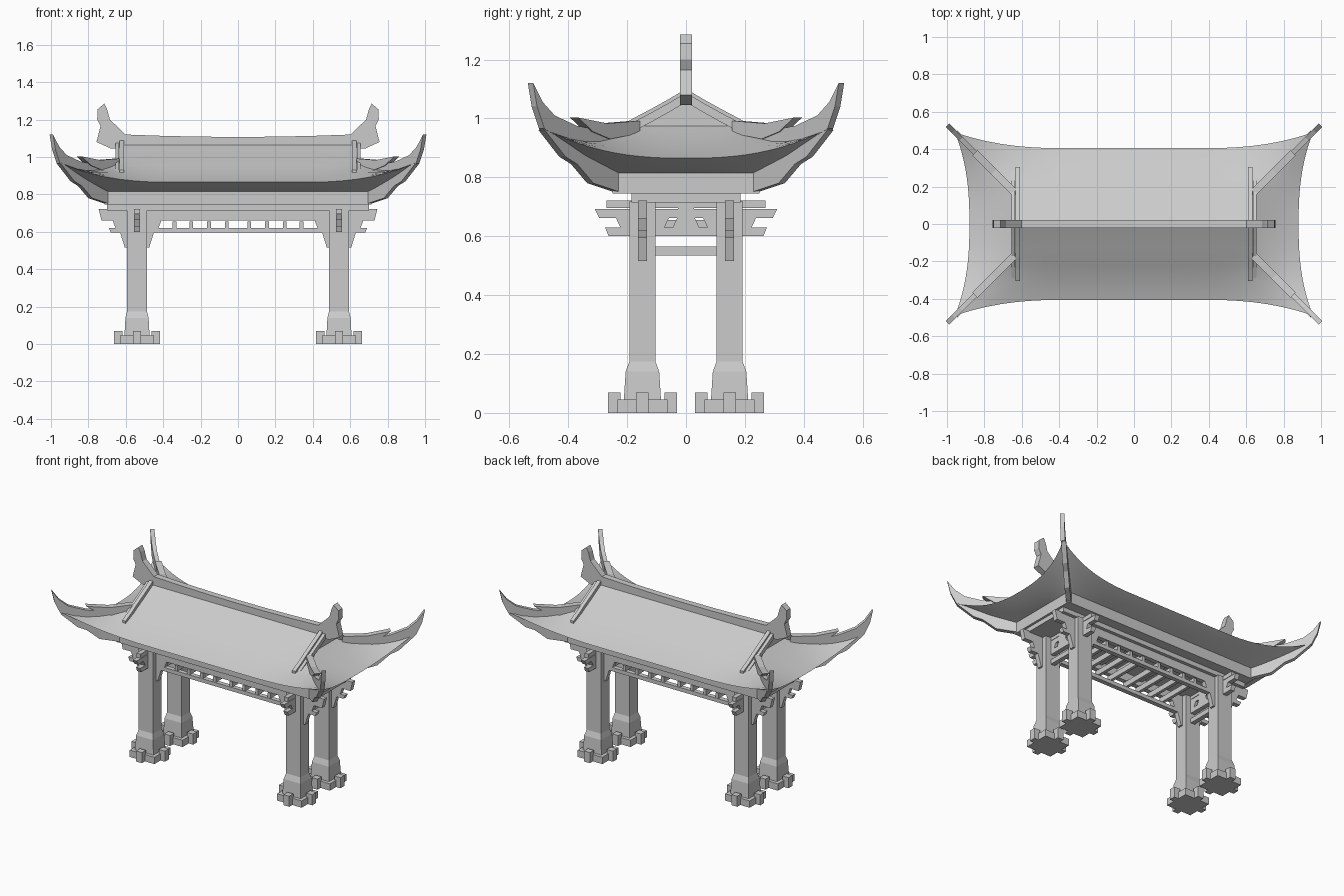
import bpy, bmesh, math
from mathutils import Vector

cube = bpy.data.objects.get("Cube")
if cube:
    bpy.data.objects.remove(cube, do_unlink=True)

stone = bpy.data.materials.new("stone_grey")
stone.use_nodes = True
grey = (0.6, 0.6, 0.6, 1)
stone.diffuse_color = grey
stone.node_tree.nodes["Principled BSDF"].inputs["Base Color"].default_value = grey

UP = Vector((0, 0, 1))
X, Y = Vector((1, 0, 0)), Vector((0, 1, 0))
CORNERS = [(sx, sy) for sx in (-1, 1) for sy in (-1, 1)]


def finish(name, bm):
    bmesh.ops.recalc_face_normals(bm, faces=bm.faces)
    mesh = bpy.data.meshes.new(name)
    bm.to_mesh(mesh)
    bm.free()
    mesh.materials.append(stone)
    obj = bpy.data.objects.new(name, mesh)
    bpy.context.collection.objects.link(obj)
    return obj


def plate(name, outline, origin, along, thick):
    """Upright profile (distance along, height) given a thickness."""
    bm = bmesh.new()
    side = along.cross(UP).normalized() * thick
    base = Vector(origin) - side / 2
    face = bm.faces.new([bm.verts.new(base + along * d + UP * h) for d, h in outline])
    new = bmesh.ops.extrude_face_region(bm, geom=[face])["geom"]
    bmesh.ops.translate(bm, vec=side, verts=[v for v in new if isinstance(v, bmesh.types.BMVert)])
    return finish(name, bm)


def beam(name, half, low, high, origin, along, thick, taper=0.0):
    outline = [(-half + taper, low), (half - taper, low), (half, high), (-half, high)]
    return plate(name, outline, origin, along, thick)


def loft(name, cx, cy, sections):
    """Stack of rectangles (half x, half y, height)."""
    bm = bmesh.new()
    rings = [[bm.verts.new((cx + a * hx, cy + b * hy, z))
              for a, b in ((-1, -1), (1, -1), (1, 1), (-1, 1))] for hx, hy, z in sections]
    for lo, hi in zip(rings, rings[1:]):
        for i in range(4):
            j = (i + 1) % 4
            bm.faces.new((lo[i], lo[j], hi[j], hi[i]))
    bm.faces.new(rings[0])
    bm.faces.new(rings[-1])
    return finish(name, bm)


# Columns with flared plinths, notched footings and stacked brackets
CX, CY = 0.54, 0.148
for sx, sy in CORNERS:
    x, y = sx * CX, sy * CY
    loft("column", x, y, [(.068, .064, .03), (.062, .057, .14), (.053, .044, .175), (.053, .044, .72)])
    loft("footing", x, y, [(.09, .085, 0), (.09, .085, .045)])
    for s in (-1, 1):
        loft("footing_tab", x + s * .1, y, [(.022, .021, 0), (.022, .021, .07)])
        loft("footing_tab", x, y + s * .096, [(.021, .021, 0), (.021, .021, .07)])
    beam("bracket_low", .09, .515, .595, (x, y, 0), X, .03, .025)
    beam("bracket_high", .13, .62, .66, (x, y, 0), X, .03, .015)
    beam("bracket_cross", .09, .63, .662, (x, y, 0), Y, .03, .015)

# Long beams along the front and back
for sy in (-1, 1):
    beam("upper_beam", .745, .66, .722, (0, sy * CY, 0), X, .03, .015)
    beam("lower_beam", .69, .595, .62, (0, sy * CY, 0), X, .03, .01)

# Cross beams over each pair of columns
for sx in (-1, 1):
    o = (sx * CX, 0, 0)
    beam("cross_beam_top", .27, .695, .722, o, Y, .03)
    beam("cross_beam_middle", .31, .662, .692, o, Y, .03, .015)
    beam("cross_beam_low", .275, .6, .63, o, Y, .03, .012)
    beam("cross_tie", .11, .535, .565, o, Y, .03)
    beam("centre_block_low", .03, .63, .662, o, Y, .03, -.015)
    beam("centre_block_top", .02, .69, .72, o, Y, .03, -.008)

# Rungs between the long beams
for sx in (-1, 1):
    for x in (.06, .155, .25, .34):
        beam("lower_rung", .16, .62, .655, (sx * x, 0, 0), Y, .02)
for x in (-.155, 0, .155):
    beam("upper_rung", .15, .695, .725, (x, 0, 0), Y, .036)

# Ceiling frame and fascia
loft("ceiling_ledge", 0, 0, [(.7, .185, .715), (.7, .185, .745)])
loft("fascia", 0, 0, [(.715, .25, .745), (.715, .25, .82)])


# Roof: curved slopes, end skirts, gable walls and soffit
def hip(t):
    return Vector((.62 + .337 * t, .18 + .31 * t, .975 - .19 * t + .185 * t * t))


def sag(t):
    return .975 - .14 * t + .03 * t * t


def ridge_height(y):
    return 1.075 - .6 * y + .247 * y * y


def front_point(t, s):
    h = hip(t)
    x = h.x * s
    w = max(0, (x - .35) / (h.x - .35)) ** 2.5
    return Vector((x, .18 + .225 * t, sag(t))).lerp(Vector((x, h.y, h.z)), w)


def side_point(t, s):
    h = hip(t)
    return Vector((.62 + .26 * t, h.y * s, sag(t))).lerp(Vector((h.x, h.y * s, h.z)), s ** 2.5)


def soffit(edge, inner):
    middle = [a.lerp(b, .5) - UP * .008 for a, b in zip(edge, inner)]
    return [edge, middle, inner]


N = 12
steps = [i / N for i in range(N + 1)]
drops = [i / 6 for i in range(7)]
ys = [.18 * i / 3 for i in range(4)]
top = [[Vector((.62 * s, y, ridge_height(y))) for s in steps] for y in ys[:3]]
front = top + [[front_point(t, s) for s in steps] for t in drops]
skirt = [[side_point(t, s) for s in steps] for t in drops]
gable = [[Vector((.62, y, ridge_height(y))) for y in ys], [Vector((.62, y, .975)) for y in ys]]
sheets = [front, skirt, gable,
          soffit(front[-1], [Vector((.715 * s, .25, .815)) for s in steps]),
          soffit(skirt[-1], [Vector((.715, .25 * s, .815)) for s in steps])]
bm = bmesh.new()
for sx, sy in CORNERS:
    for sheet in sheets:
        grid = [[bm.verts.new((p.x * sx, p.y * sy, p.z)) for p in row] for row in sheet]
        for a, b in zip(grid, grid[1:]):
            for i in range(len(a) - 1):
                bm.faces.new((a[i], a[i + 1], b[i + 1], b[i]))
bmesh.ops.remove_doubles(bm, verts=bm.verts, dist=.0005)
bmesh.ops.dissolve_degenerate(bm, edges=bm.edges, dist=.0002)
roof = finish("roof", bm)
bpy.context.view_layer.objects.active = roof
roof.select_set(True)
bpy.ops.object.shade_smooth_by_angle(angle=math.radians(25))
roof.select_set(False)

# Main ridge, rising slightly towards the ends
crest = [(x, 1.107 + .013 * (x / .61) ** 2) for x in (.61, .4, .2, 0, -.2, -.4, -.61)]
plate("ridge", [(-.61, 1.05), (.61, 1.05)] + crest, (0, 0, 0), X, .042)

# Upswept ridge ends
finial = [(.6, 1.05), (.68, 1.045), (.757, 1.08), (.735, 1.165), (.753, 1.2), (.75, 1.255),
          (.715, 1.285), (.7, 1.255), (.685, 1.2), (.6, 1.118)]
for sx in (-1, 1):
    plate("ridge_finial", finial, (0, 0, 0), X * sx, .042)


# Verge boards along the gable edges
def slope(y):
    return ridge_height(y) if y < .18 else sag((y - .18) / .225)


for sx in (-1, 1):
    for x, width, reach, lift in ((.622, .025, .305, .025), (.645, .02, .29, .012)):
        line = [reach * i / 5 for i in range(-5, 6)]
        over = [(y, slope(abs(y)) + lift) for y in line]
        under = [(y, slope(abs(y)) - .02) for y in reversed(line)]
        plate("verge_board", over + under, (sx * x, 0, 0), Y, width)

# Hip ridges with upturned tips, and the rafters beneath the corners
hip_tip = [(0, .95), (.15, .915), (.25, .93), (.31, .965), (.335, 1.04), (.348, 1.12),
           (.315, 1.055), (.275, 1.01), (.2, .975), (.12, .96), (0, .985)]
hip_upper = [(-.01, .95), (.09, .93), (.15, .955), (.2, 1.003), (.1, .983), (-.01, .992)]
rafter = [(-.03, .745), (.075, .78), (.13, .845), (.17, .87), (.24, .96), (.235, .968),
          (.12, .89), (-.03, .815)]
for sx, sy in CORNERS:
    diagonal = Vector((sx, sy, 0))
    plate("hip_ridge", hip_tip, (sx * .65, sy * .18, 0), diagonal, .026)
    plate("hip_ridge_upper", hip_upper, (sx * .65, sy * .18, 0), diagonal, .04)
    plate("corner_rafter", rafter, (sx * .715, sy * .25, 0), diagonal, .03)
